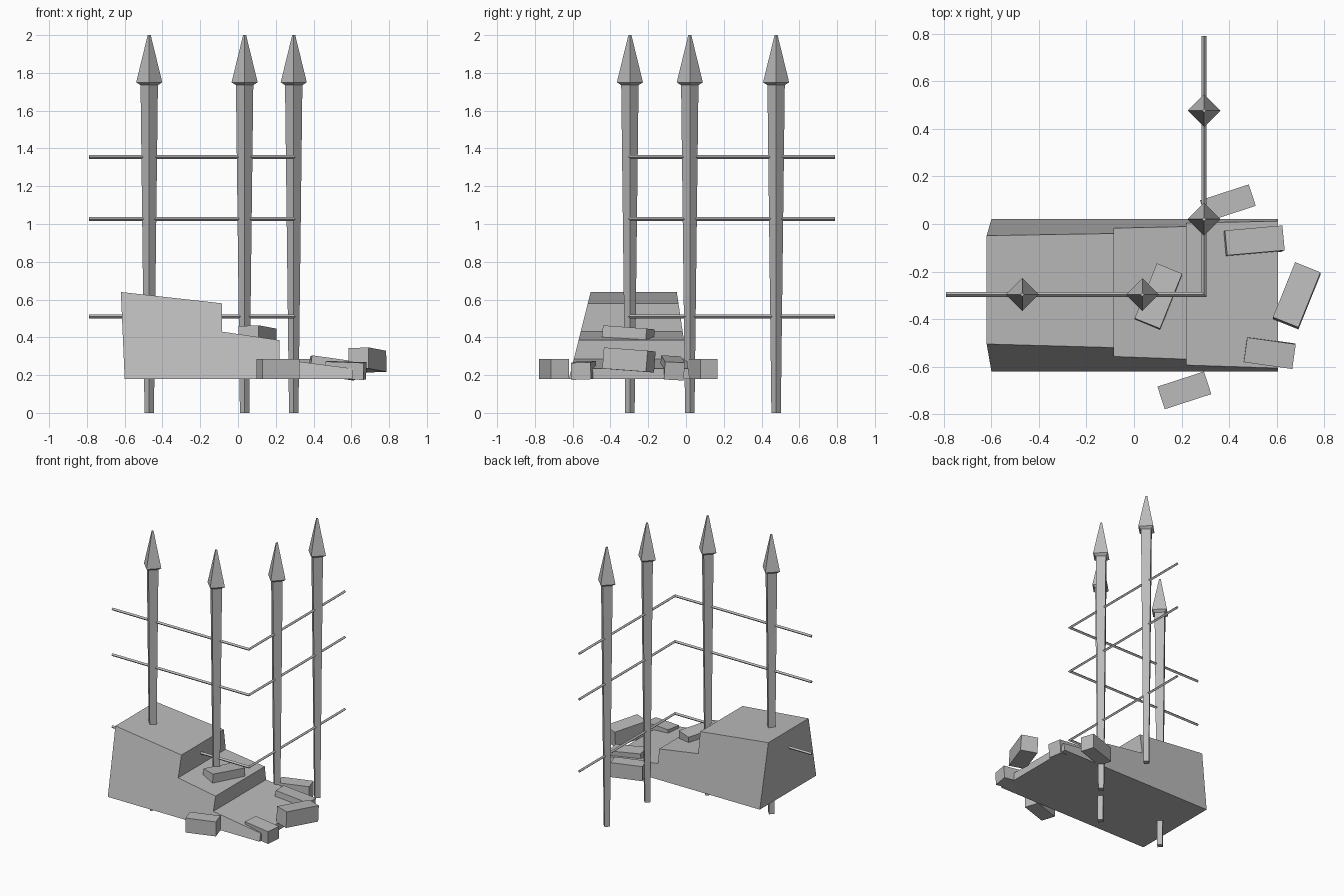
import bpy, bmesh, math
from mathutils import Matrix, Vector, Euler

if "Cube" in bpy.data.objects:
    bpy.data.objects.remove(bpy.data.objects["Cube"], do_unlink=True)

grey = bpy.data.materials.new("stone_grey")
grey.use_nodes = True
grey.diffuse_color = (0.5, 0.5, 0.5, 1)
grey.node_tree.nodes["Principled BSDF"].inputs["Base Color"].default_value = (0.5, 0.5, 0.5, 1)


def make_object(name, bm):
    bmesh.ops.recalc_face_normals(bm, faces=bm.faces)
    mesh = bpy.data.meshes.new(name)
    bm.to_mesh(mesh)
    bm.free()
    mesh.materials.append(grey)
    obj = bpy.data.objects.new(name, mesh)
    bpy.context.collection.objects.link(obj)
    return obj


def loft(name, rings):
    """Join equal-length rings of points with quads and cap both ends."""
    bm = bmesh.new()
    rows = [[bm.verts.new(p) for p in ring] for ring in rings]
    count = len(rows[0])
    for a, b in zip(rows, rows[1:]):
        for i in range(count):
            j = (i + 1) % count
            bm.faces.new((a[i], a[j], b[j], b[i]))
    bm.faces.new(rows[0])
    bm.faces.new(rows[-1])
    return make_object(name, bm)


def diamond(x, y, z, r):
    return [(x + r, y, z), (x, y + r, z), (x - r, y, z), (x, y - r, z)]


# Spear-topped fence posts: (height, radius) profile
POST = [(0, 0.025), (1.735, 0.046), (1.75, 0.069), (2.0, 0.008)]
for i, (x, y) in enumerate([(-0.47, -0.297), (0.035, -0.297), (0.295, 0.02), (0.295, 0.477)]):
    loft(f"fence_post_{i + 1}", [diamond(x, y, z, r) for z, r in POST])

# Cornered rails, mitred where the two runs meet
R = 0.01
PATH = [((-0.79, -0.297), (0, 1)), ((0.295, -0.297), (-1, 1)), ((0.295, 0.79), (-1, 0))]
for i, z in enumerate([0.51, 1.027, 1.355]):
    rings = []
    for (x, y), (sx, sy) in PATH:
        rings.append([(x + sx * R, y + sy * R, z), (x, y, z + R),
                      (x - sx * R, y - sy * R, z), (x, y, z - R)])
    loft(f"rail_{i + 1}", rings)

# Stepped broken wall: side profile, narrowing with height
BASE = 0.18
PROFILE = [(-0.6, BASE), (0.605, BASE), (0.605, 0.235), (0.22, 0.285), (0.22, 0.385),
           (-0.085, 0.43), (-0.085, 0.58), (-0.62, 0.64)]
front = [(x, -0.62 + 0.25 * (z - BASE), z) for x, z in PROFILE]
back = [(x, 0.02 - 0.15 * (z - BASE), z) for x, z in PROFILE]
loft("broken_wall", [front, back])

# Loose bricks: centre, size, rotation in degrees
BRICKS = [
    ((0.212, -0.70, 0.232), (0.206, 0.1, 0.104), (0, 0, 18)),
    ((0.395, 0.088, 0.232), (0.216, 0.095, 0.104), (0, 0, 18)),
    ((0.57, -0.542, 0.225), (0.206, 0.105, 0.09), (2, 2, -8)),
    ((0.502, -0.072, 0.238), (0.245, 0.105, 0.095), (-3, 8, 5)),
    ((0.685, -0.302, 0.28), (0.25, 0.115, 0.112), (-2, 4, 68)),
    ((0.103, -0.307, 0.397), (0.25, 0.115, 0.112), (-2, 4, 68)),
]
for i, (centre, size, angles) in enumerate(BRICKS):
    bm = bmesh.new()
    turn = Euler([math.radians(a) for a in angles]).to_matrix().to_4x4()
    bmesh.ops.create_cube(bm, size=1, matrix=Matrix.Translation(Vector(centre)) @ turn @ Matrix.Diagonal((*size, 1)))
    make_object(f"loose_brick_{i + 1}", bm)
